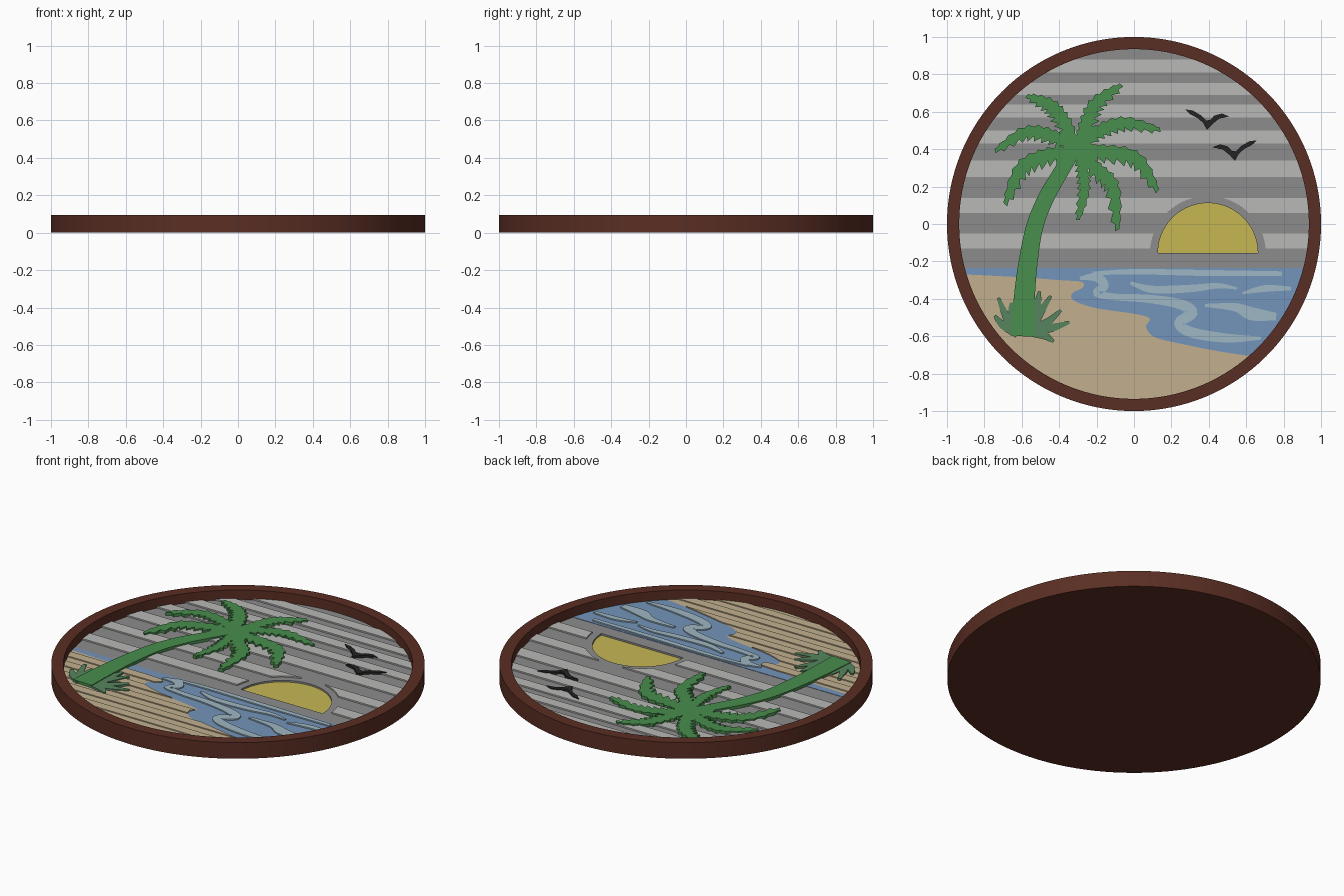
import bpy, bmesh, math
from mathutils import Vector

if "Cube" in bpy.data.objects:
    bpy.data.objects.remove(bpy.data.objects["Cube"])

R = 0.936            # radius of the picture inside the rim
FLOOR, SKY = 0.02, 0.038


def mat(name, r, g, b):
    m = bpy.data.materials.new(name)
    lin = [((c / 255 + 0.055) / 1.055) ** 2.4 for c in (r, g, b)]
    m.diffuse_color = (*lin, 1)
    m.use_nodes = True
    m.node_tree.nodes["Principled BSDF"].inputs["Base Color"].default_value = m.diffuse_color
    return m


BROWN = mat("brown wood", 90, 46, 35)
SAND = mat("sand", 194, 176, 143)
LIGHT = mat("light grey", 184, 184, 182)
DARK = mat("dark grey", 140, 140, 140)
GREEN = mat("palm green", 72, 142, 77)
GRASS = mat("grass green", 86, 132, 94)
BLUE = mat("sea blue", 116, 148, 186)
FOAM = mat("pale wave", 158, 183, 195)
YELLOW = mat("sun yellow", 198, 183, 84)
BLACK = mat("bird black", 36, 36, 36)


def arc(r, a0, a1, n=64, cx=0, cy=0):
    return [(cx + r * math.cos(a0 + (a1 - a0) * i / n),
             cy + r * math.sin(a0 + (a1 - a0) * i / n)) for i in range(n + 1)]


def smooth(pts, k=6):
    """Catmull-Rom curve through the points, with any number of channels."""
    p = [pts[0]] + list(pts) + [pts[-1]]
    out = []
    for i in range(1, len(p) - 2):
        for j in range(k):
            t = j / k
            out.append(tuple(0.5 * (2 * b + (c - a) * t + (2 * a - 5 * b + 4 * c - d) * t * t
                                    + (3 * b - a - 3 * c + d) * t ** 3)
                             for a, b, c, d in zip(p[i - 1], p[i], p[i + 1], p[i + 2])))
    return out + [tuple(pts[-1])]


def tangents(line):
    last = len(line) - 1
    return [(Vector(line[min(i + 1, last)][:2]) - Vector(line[max(i - 1, 0)][:2])).normalized()
            for i in range(last + 1)]


def ribbon(pts):
    """Outline around a path of (x, y, half width)."""
    line = smooth(pts)
    left, right = [], []
    for (x, y, w), t in zip(line, tangents(line)):
        w = max(w, 0.002)
        left.append((x - t.y * w, y + t.x * w))
        right.append((x + t.y * w, y - t.x * w))
    return left + right[::-1]


def plate(name, loops, z0, z1, material, ridges=None):
    """Flat cut-out with coloured top and brown edges; inner loops become holes."""
    cu = bpy.data.curves.new(name, 'CURVE')
    cu.dimensions, cu.fill_mode, cu.extrude = '2D', 'BOTH', (z1 - z0) / 2
    for loop in loops:
        pts = [p for i, p in enumerate(loop) if math.dist(p, loop[i - 1]) > 1e-4]
        s = cu.splines.new('POLY')
        s.points.add(len(pts) - 1)
        for sp, (x, y) in zip(s.points, pts):
            sp.co = (x, y, 0, 1)
        s.use_cyclic_u = True
    tmp = bpy.data.objects.new(name + "_outline", cu)
    bpy.context.collection.objects.link(tmp)
    dg = bpy.context.evaluated_depsgraph_get()
    me = bpy.data.meshes.new_from_object(tmp.evaluated_get(dg))
    bpy.data.objects.remove(tmp)
    me.name = name
    bm = bmesh.new()
    bm.from_mesh(me)
    bmesh.ops.translate(bm, verts=bm.verts, vec=(0, 0, (z0 + z1) / 2))
    bmesh.ops.remove_doubles(bm, verts=bm.verts, dist=1e-5)
    bmesh.ops.recalc_face_normals(bm, faces=bm.faces)
    mid = (z0 + z1) / 2
    bmesh.ops.delete(bm, geom=[f for f in bm.faces if f.calc_center_median().z < mid - 1e-4
                               and abs(f.normal.z) > 0.5], context='FACES')
    if ridges:       # raise every other slat
        y0, pitch, count, rise = ridges
        for i in range(count):
            bmesh.ops.bisect_plane(bm, geom=bm.verts[:] + bm.edges[:] + bm.faces[:],
                                   plane_co=(0, y0 - i * pitch, 0), plane_no=(0, 1, 0))
        bm.normal_update()
        top = [f for f in bm.faces if abs(f.normal.z) > 0.5
               and math.floor((y0 - f.calc_center_median().y) / pitch) % 2 == 0]
        new = bmesh.ops.extrude_face_region(bm, geom=top)["geom"]
        bmesh.ops.translate(bm, vec=(0, 0, rise),
                            verts=[v for v in new if isinstance(v, bmesh.types.BMVert)])
        bmesh.ops.delete(bm, geom=[f for f in top if f.is_valid], context='FACES_ONLY')
    bm.normal_update()
    for f in bm.faces:
        flat = abs(f.normal.z) > 0.5
        f.smooth = False
        f.material_index = 0 if flat else 1
        if flat and f.normal.z < 0:
            f.normal_flip()
    bm.to_mesh(me)
    bm.free()
    me.materials.clear()
    me.materials.append(material)
    me.materials.append(BROWN)
    ob = bpy.data.objects.new(name, me)
    bpy.context.collection.objects.link(ob)
    return ob


# Round tray with raised rim
bm = bmesh.new()
profile = [(0, 0), (1, 0), (1, 0.095), (0.935, 0.095), (0.935, FLOOR), (0, FLOOR)]
vs = [bm.verts.new((x, 0, z)) for x, z in profile]
es = [bm.edges.new(p) for p in zip(vs, vs[1:])]
bmesh.ops.spin(bm, geom=vs + es, cent=(0, 0, 0), axis=(0, 0, 1), angle=math.tau, steps=128)
bmesh.ops.remove_doubles(bm, verts=bm.verts, dist=1e-5)
bmesh.ops.recalc_face_normals(bm, faces=bm.faces)
me = bpy.data.meshes.new("tray")
bm.to_mesh(me)
bm.free()
me.materials.append(BROWN)
tray = bpy.data.objects.new("tray", me)
bpy.context.collection.objects.link(tray)
bpy.context.view_layer.objects.active = tray
tray.select_set(True)
bpy.ops.object.shade_smooth_by_angle()

# Sky with sunken half sun
horizon = -math.asin(0.235 / R)
sun = arc(0.267, 0, math.pi, 40, 0.395, -0.155)
plate("sky", [arc(R, horizon, math.pi - horizon, 100), sun], FLOOR, SKY, DARK)
plate("sun", [sun], FLOOR, 0.028, YELLOW)

# Light sky slats, stopping short of the sun
SX, SY, HALO = 0.395, -0.16, 0.31
for n, (hi, lo) in enumerate([(.88, .81), (.755, .69), (.64, .57), (.50, .43),
                              (.34, .25), (.14, .06), (-.05, -.13)]):
    ys = [lo + (hi - lo) * i / 8 for i in range(9)]
    rim = [(math.sqrt(R * R - y * y), y) for y in ys]
    rim_left = [(-x, y) for x, y in rim]
    if hi < 0.2:
        gap = [(math.sqrt(HALO ** 2 - (y - SY) ** 2), y) for y in ys]
        plate(f"sky_slat_{n}_left", [[(SX - d, y) for d, y in gap] + rim_left[::-1]],
              SKY, 0.046, LIGHT)
        plate(f"sky_slat_{n}_right", [rim + [(SX + d, y) for d, y in gap][::-1]],
              SKY, 0.046, LIGHT)
    else:
        plate(f"sky_slat_{n}", [rim + rim_left[::-1]], SKY, 0.046, LIGHT)

# Sea and beach share the shoreline
west, east = math.pi + math.asin(0.27 / R), -math.atan2(0.704, 0.615)
shore = smooth([arc(R, west, west, 1)[0], (-.6, -.285), (-.4, -.3), (-.28, -.31), (-.275, -.34),
                (-.33, -.37), (-.32, -.41), (-.2, -.45), (0, -.48), (.085, -.505), (.065, -.55),
                (.11, -.605), (.25, -.64), (.45, -.68), arc(R, east, east, 1)[0]])
plate("sea", [arc(R, math.pi - horizon, west, 4) + shore + arc(R, east, horizon, 24)],
      FLOOR, 0.040, BLUE)
plate("beach", [arc(R, west, east + math.tau, 64) + shore[::-1]], FLOOR, 0.040, SAND,
      ridges=(-0.30, 0.055, 12, 0.006))

# Pale waves
waves = [
    [(-.22, -.265, .01), (0, -.255, .014), (.4, -.262, .016), (.79, -.265, .012)],
    [(-.29, -.29, .008), (-.2, -.285, .024), (-.16, -.33, .025), (-.2, -.37, .02),
     (-.1, -.39, .018), (.08, -.4, .022), (.25, -.43, .027), (.31, -.475, .03),
     (.24, -.53, .026), (.31, -.58, .028), (.5, -.61, .024), (.68, -.61, .008)],
    [(-.02, -.315, .008), (.1, -.35, .02), (.3, -.345, .02), (.45, -.33, .014), (.55, -.345, .006)],
    [(.38, -.435, .008), (.54, -.445, .022), (.63, -.48, .035), (.76, -.495, .02)],
    [(.58, -.37, .006), (.7, -.345, .018), (.84, -.345, .01)],
]
for n, w in enumerate(waves):
    plate(f"wave_{n}", [ribbon(w)], 0.040, 0.047, FOAM)

# Palm trunk
plate("palm_trunk", [ribbon([(-.598, -.6, .063), (-.59, -.45, .058), (-.572, -.25, .052),
                             (-.535, -.03, .046), (-.475, .13, .043), (-.39, .28, .04),
                             (-.3, .43, .04)])], SKY, 0.055, GREEN)


def frond(pts, wide_left, wide_right):
    """Curved leaf outline with forward-swept leaflets on both sides."""
    line = smooth([(-.3, .4)] + pts, 7)
    left, right = [], []
    for i, (p, t) in enumerate(zip(line, tangents(line))):
        w = math.sin(math.pi * (0.1 + 0.87 * i / (len(line) - 1))) ** 0.6
        tip = i % 2
        for side, sign, wide in ((left, 1, wide_left), (right, -1, wide_right)):
            d = wide * w * (1 if tip else 0.55)
            sweep = 0.25 * wide if tip else 0
            side.append((p[0] - sign * t.y * d + t.x * sweep, p[1] + sign * t.x * d + t.y * sweep))
    return left + right[::-1]


# Palm fronds, leaflets longer on the drooping side
for n, (pts, wl, wr) in enumerate([
        ([(-.36, .54), (-.44, .64), (-.56, .685)], .07, .035),
        ([(-.27, .52), (-.21, .65), (-.08, .74)], .035, .07),
        ([(-.2, .5), (-.05, .55), (.13, .51)], .03, .065),
        ([(-.17, .4), (.02, .36), (.125, .19)], .03, .08),
        ([(-.2, .31), (-.1, .2), (-.085, -.02)], .03, .075),
        ([(-.27, .3), (-.26, .18), (-.295, .03)], .03, .05),
        ([(-.45, .385), (-.61, .31), (-.69, .12)], .08, .03),
        ([(-.42, .475), (-.58, .5), (-.735, .4)], .065, .03)]):
    plate(f"palm_frond_{n}", [frond(pts, wl, wr)], SKY, 0.055, GREEN)

# Grass blades around the trunk foot
for n, (mid, tip) in enumerate([((-.68, -.5), (-.725, -.395)), ((-.7, -.54), (-.745, -.49)),
                                ((-.65, -.47), (-.655, -.42)), ((-.5, -.47), (-.445, -.385)),
                                ((-.47, -.53), (-.39, -.46)), ((-.44, -.555), (-.345, -.525)),
                                ((-.48, -.595), (-.43, -.63)), ((-.52, -.44), (-.505, -.36))]):
    base = (-.62, -.58) if tip[0] < -.6 else (-.56, -.57)
    plate(f"grass_blade_{n}", [ribbon([(*base, .03), (*mid, .022), (*tip, .008)])],
          0.040, 0.051, GRASS)

# Two gliding birds, the second mirrored
bird = [(-.118, .088), (-.075, .082), (-.03, .055), (-.005, .028), (.018, .032), (.04, .055),
        (.08, .066), (.12, .05), (.065, .038), (.03, .01), (0, -.022), (-.02, .015),
        (-.05, .042), (-.09, .062)]
for name, cx, cy, s in (("bird_left", .39, .525, 1), ("bird_right", .54, .36, -1)):
    plate(name, [[(cx + s * x, cy + y) for x, y in bird]], SKY, 0.051, BLACK)
